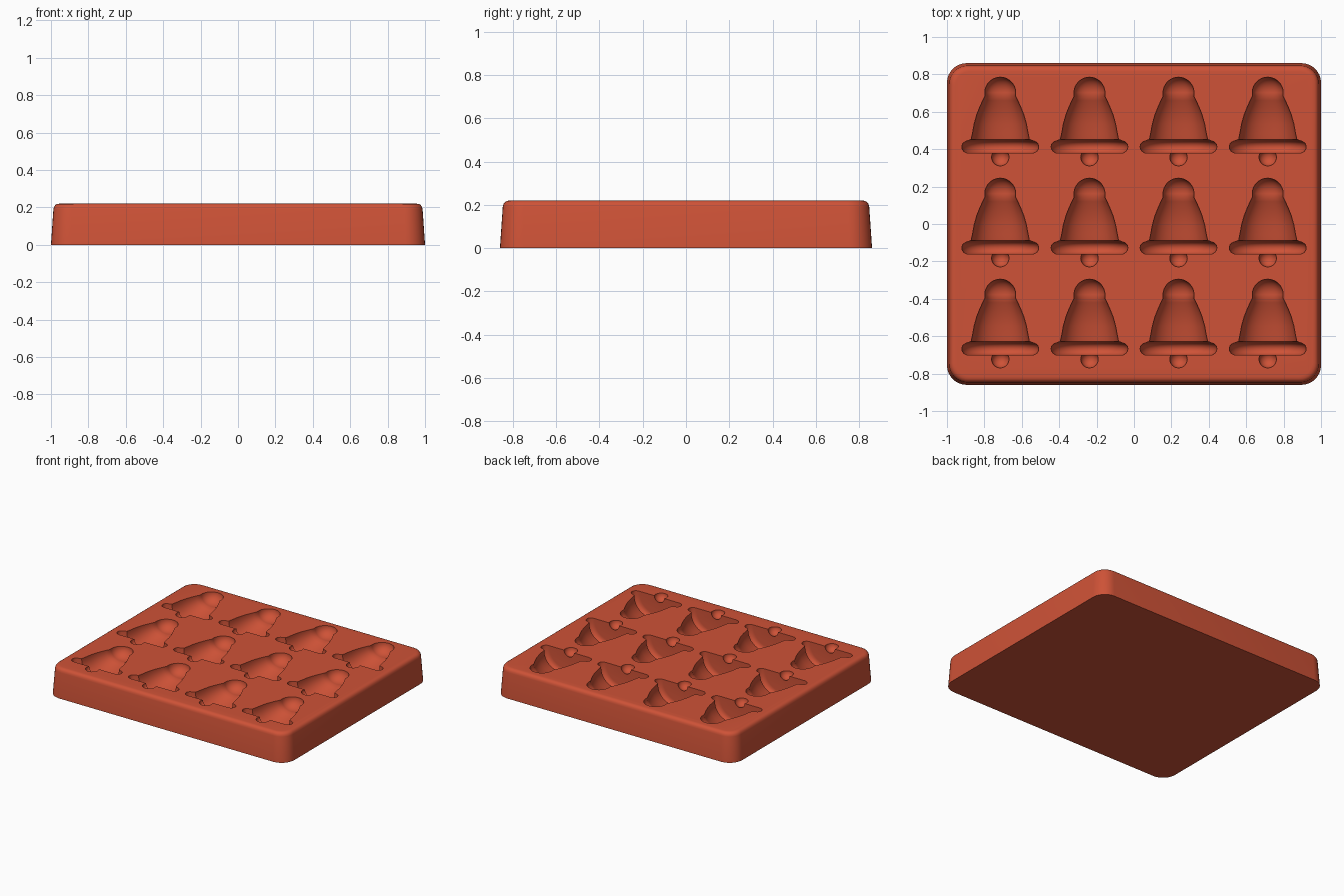
import bpy, bmesh, math
from mathutils import Matrix

if "Cube" in bpy.data.objects:
    bpy.data.objects.remove(bpy.data.objects["Cube"])

TOP = 0.22
COLUMNS = [-0.715, -0.238, 0.238, 0.715]
ROWS = [0.415, -0.125, -0.665]

silicone = bpy.data.materials.new("terracotta_silicone")
silicone.use_nodes = True
colour = (0.62, 0.085, 0.038, 1)
silicone.diffuse_color = colour
bsdf = silicone.node_tree.nodes["Principled BSDF"]
bsdf.inputs["Base Color"].default_value = colour
bsdf.inputs["Roughness"].default_value = 0.6


def make_object(name, bm):
    bmesh.ops.recalc_face_normals(bm, faces=bm.faces)
    mesh = bpy.data.meshes.new(name)
    bm.to_mesh(mesh)
    bm.free()
    mesh.materials.append(silicone)
    obj = bpy.data.objects.new(name, mesh)
    bpy.context.collection.objects.link(obj)
    return obj


def loft(bm, sections):
    """Bridge closed point loops and cap both ends."""
    rings = [[bm.verts.new(p) for p in s] for s in sections]
    n = len(rings[0])
    for a, b in zip(rings, rings[1:]):
        for i in range(n):
            j = (i + 1) % n
            bm.faces.new((a[i], a[j], b[j], b[i]))
    bm.faces.new(rings[0])
    bm.faces.new(rings[-1])


def rounded_rectangle(inset, z, steps=8):
    hx, hy, r = 1 - inset, 0.86 - inset, 0.105 - inset * 0.6
    points = []
    for corner, (sx, sy) in enumerate([(1, 1), (-1, 1), (-1, -1), (1, -1)]):
        for k in range(steps + 1):
            a = (corner + k / steps) * math.pi / 2
            points.append((sx * (hx - r) + r * math.cos(a),
                           sy * (hy - r) + r * math.sin(a), z))
    return points


def bell_section(cx, y, r, steps=36):
    """Slightly squared oval across the bell axis."""
    points = []
    for k in range(steps):
        a = 2 * math.pi * (k + 0.5) / steps
        c, s = math.cos(a), math.sin(a)
        x = math.copysign(abs(c) ** 0.9, c) * r
        z = math.copysign(abs(s) ** 0.9, s) * r * 0.87
        points.append((cx + x, y, TOP + z))
    return points


# Tapered tray with a rounded upper edge
bm = bmesh.new()
profile = [(0, 0), (0.013, 0.19), (0.016, 0.203), (0.023, 0.213), (0.033, 0.2185), (0.045, TOP)]
loft(bm, [rounded_rectangle(i, z) for i, z in profile])
tray = make_object("mould_tray", bm)

# Bell profile: rim, waist, shoulder, then a domed crown
bell = [(-0.036, 0.165), (-0.034, 0.182), (-0.026, 0.196), (-0.014, 0.204), (0, 0.206),
        (0.014, 0.202), (0.025, 0.19), (0.031, 0.172), (0.038, 0.156), (0.07, 0.149),
        (0.12, 0.14), (0.17, 0.126), (0.21, 0.11), (0.245, 0.094), (0.268, 0.082)]
crown_start, crown_radius = 0.287, 0.083
bell += [(crown_start + crown_radius * math.sin(math.radians(a)),
          crown_radius * math.cos(math.radians(a))) for a in range(0, 90, 11)]

bells, clappers = bmesh.new(), bmesh.new()
for cx in COLUMNS:
    for cy in ROWS:
        loft(bells, [bell_section(cx, cy + y, r) for y, r in bell])
        bmesh.ops.create_uvsphere(clappers, u_segments=24, v_segments=15, radius=0.047,
                                  matrix=Matrix.Translation((cx, cy - 0.058, TOP)))
cutters = [make_object("bell_cutter", bells), make_object("clapper_cutter", clappers)]

# Press the cavities into the tray
for cutter in cutters:
    cutter.hide_render = True
    mod = tray.modifiers.new(cutter.name, "BOOLEAN")
    mod.operation = "DIFFERENCE"
    mod.solver = "EXACT"
    mod.object = cutter

bpy.context.view_layer.update()
evaluated = tray.evaluated_get(bpy.context.evaluated_depsgraph_get())
carved = bpy.data.meshes.new_from_object(evaluated)
tray.modifiers.clear()
tray.data = carved
for cutter in cutters:
    bpy.data.objects.remove(cutter)

# One colour, smooth walls and crisp cavity edges
carved.materials.clear()
carved.materials.append(silicone)
for face in carved.polygons:
    face.material_index = 0
bpy.ops.object.select_all(action="DESELECT")
tray.select_set(True)
bpy.context.view_layer.objects.active = tray
bpy.ops.object.shade_smooth_by_angle(angle=math.radians(35))
